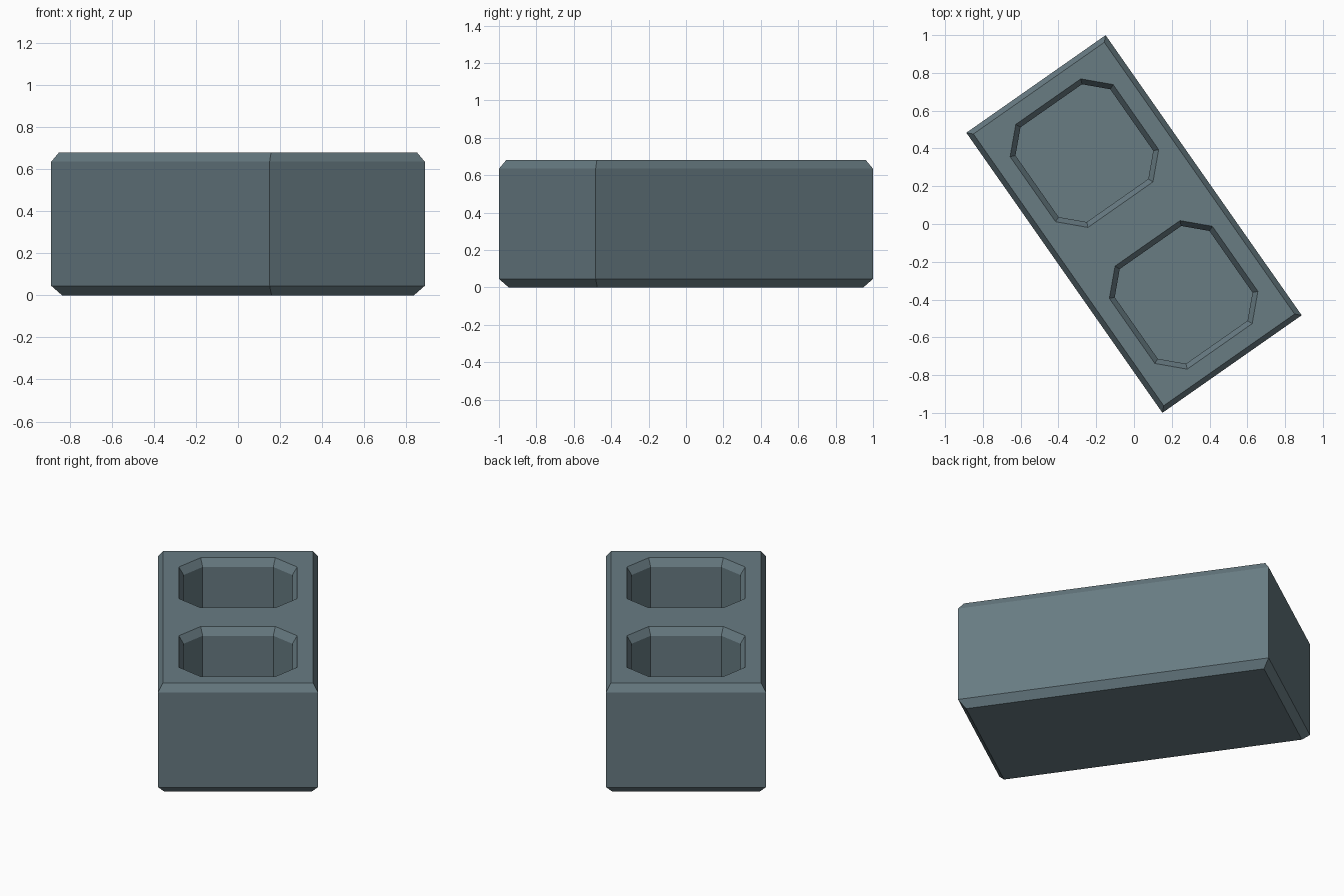
import bpy, bmesh, math
from mathutils import Matrix

default = bpy.data.objects.get("Cube")
if default:
    bpy.data.objects.remove(default, do_unlink=True)

# Blue-grey masonry colour
stone = bpy.data.materials.new("blue_grey_stone")
stone.use_nodes = True
colour = (0.138, 0.2, 0.226, 1)
stone.diffuse_color = colour
bsdf = stone.node_tree.nodes["Principled BSDF"]
bsdf.inputs["Base Color"].default_value = colour
bsdf.inputs["Roughness"].default_value = 0.9

HEIGHT, HALF_W, HALF_L = 0.68, 0.45, 0.905
TOP_INSET, BOTTOM_INSET, EDGE = 0.027, 0.037, 0.045
HOLE_HALF, HOLE_CUT, HOLE_Y, FLOOR = 0.333, 0.123, 0.458, 0.13


def rectangle(inset):
    x, y = HALF_W - inset, HALF_L - inset
    return [(-x, -y), (x, -y), (x, y), (-x, y)]


def octagon(inset):
    """Square with cut corners, offset evenly inwards."""
    a = HOLE_HALF - inset
    b = a - (HOLE_CUT - inset * (2 - math.sqrt(2)))
    return [(-b, -a), (b, -a), (a, -b), (a, b),
            (b, a), (-b, a), (-a, b), (-a, -b)]


def loft(name, outline, levels, y=0):
    """Solid through the same outline at several (height, inset) levels."""
    bm = bmesh.new()
    rings = [[bm.verts.new((px, py + y, z)) for px, py in outline(inset)]
             for z, inset in levels]
    for low, high in zip(rings, rings[1:]):
        n = len(low)
        for i in range(n):
            j = (i + 1) % n
            bm.faces.new((low[i], low[j], high[j], high[i]))
    bm.faces.new(rings[0][::-1])
    bm.faces.new(rings[-1])
    bmesh.ops.recalc_face_normals(bm, faces=bm.faces)
    mesh = bpy.data.meshes.new(name)
    bm.to_mesh(mesh)
    bm.free()
    mesh.materials.append(stone)
    obj = bpy.data.objects.new(name, mesh)
    bpy.context.collection.objects.link(obj)
    return obj


# Solid block with chamfered top and bottom edges
block = loft("hollow_block", rectangle,
             [(0, BOTTOM_INSET), (EDGE, 0),
              (HEIGHT - EDGE, 0), (HEIGHT, TOP_INSET)])

# Two blind octagonal wells with chamfered rims
cutters = []
for side in (-1, 1):
    cutter = loft("well_cutter", octagon,
                  [(FLOOR, TOP_INSET), (HEIGHT - EDGE, TOP_INSET),
                   (HEIGHT + EDGE, -TOP_INSET)], side * HOLE_Y)
    cutter.hide_render = True
    cutters.append(cutter)
    cut = block.modifiers.new("well", 'BOOLEAN')
    cut.operation = 'DIFFERENCE'
    cut.solver = 'EXACT'
    cut.object = cutter

# Keep the cut result and remove the cutters
bpy.context.view_layer.update()
evaluated = block.evaluated_get(bpy.context.evaluated_depsgraph_get())
result = bpy.data.meshes.new_from_object(evaluated)
block.modifiers.clear()
block.data = result
for cutter in cutters:
    bpy.data.objects.remove(cutter, do_unlink=True)

# Turn the block to its resting angle
result.transform(Matrix.Rotation(math.radians(35), 4, 'Z'))
result.update()
